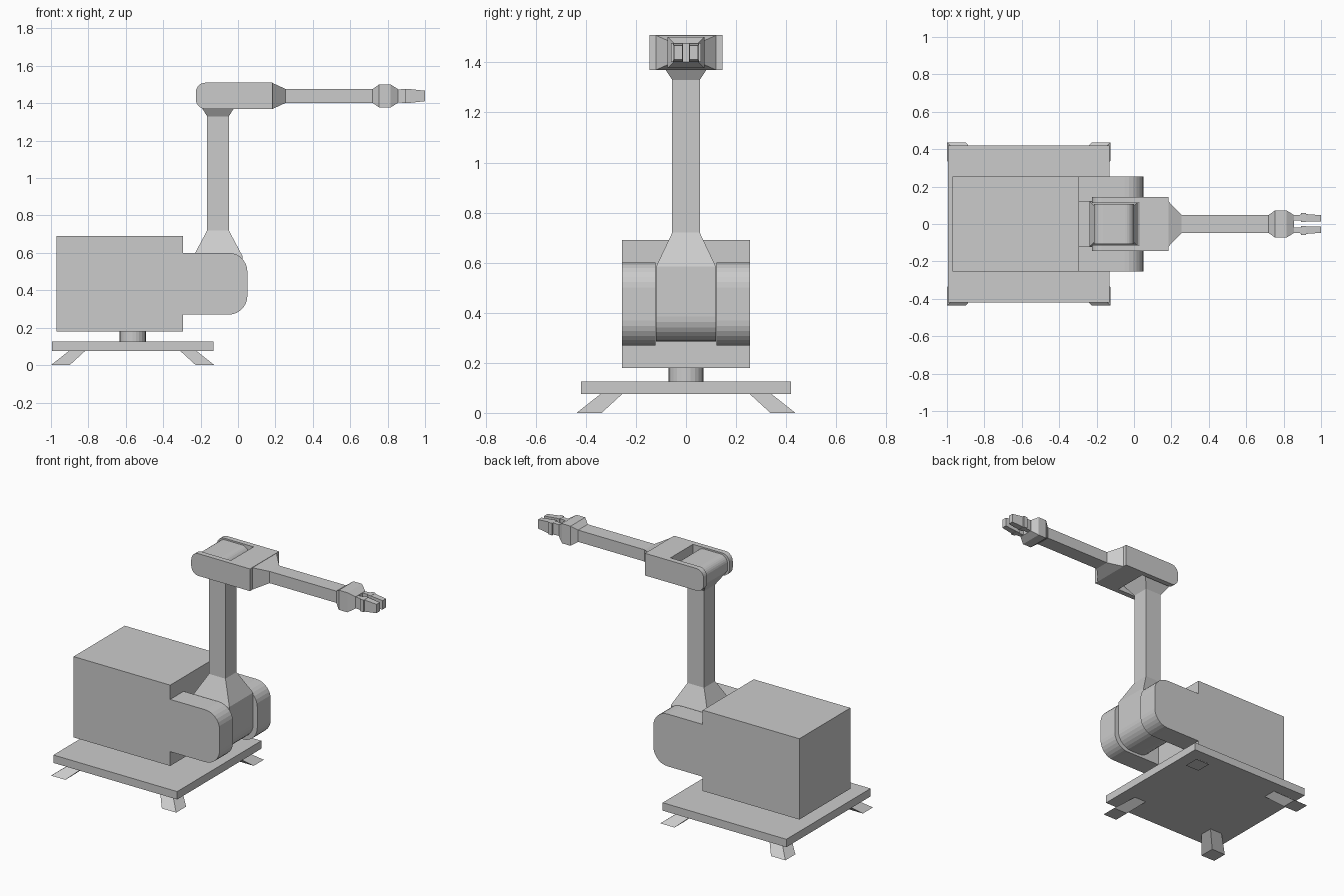
import bpy, math
from mathutils import Vector

if "Cube" in bpy.data.objects:
    bpy.data.objects.remove(bpy.data.objects["Cube"])


def make(name, verts, faces):
    mesh = bpy.data.meshes.new(name)
    mesh.from_pydata(verts, [], faces)
    mesh.update()
    ob = bpy.data.objects.new(name, mesh)
    bpy.context.collection.objects.link(ob)
    return ob


def loft(name, rings):
    """Skin a list of equal-length vertex rings and cap both ends."""
    n = len(rings[0])
    verts = [v for r in rings for v in r]
    faces = [tuple(range(n))[::-1],
             tuple(range((len(rings) - 1) * n, len(rings) * n))]
    for k in range(len(rings) - 1):
        a, b = k * n, (k + 1) * n
        faces += [(a + i, a + (i + 1) % n, b + (i + 1) % n, b + i) for i in range(n)]
    return make(name, verts, faces)


def loft_z(name, secs):
    """Sections (z, x0, x1, y0, y1)."""
    return loft(name, [[(a, c, z), (b, c, z), (b, d, z), (a, d, z)]
                       for z, a, b, c, d in secs])


def loft_x(name, secs):
    """Sections (x, y0, y1, z0, z1)."""
    return loft(name, [[(x, a, c), (x, b, c), (x, b, d), (x, a, d)]
                       for x, a, b, c, d in secs])


def box(name, x0, x1, y0, y1, z0, z1):
    return loft_z(name, [(z0, x0, x1, y0, y1), (z1, x0, x1, y0, y1)])


def profile(name, pts, hw, seg=7):
    """Extrude an anticlockwise xz outline (x, z, corner radius) over y = +-hw."""
    out = []
    for i, (x, z, r) in enumerate(pts):
        p = Vector((x, z))
        if r == 0:
            out.append(p)
            continue
        u = (Vector(pts[i - 1][:2]) - p).normalized() * r
        v = (Vector(pts[(i + 1) % len(pts)][:2]) - p).normalized() * r
        for k in range(seg + 1):
            t = math.pi / 2 * k / seg
            out.append(p + u * (1 - math.sin(t)) + v * (1 - math.cos(t)))
    return loft(name, [[(p.x, y, p.y) for p in out] for y in (hw, -hw)])


def cut(ob, cutter):
    cutter.hide_render = True
    cutter.display_type = 'WIRE'
    m = ob.modifiers.new("slot", 'BOOLEAN')
    m.operation = 'DIFFERENCE'
    m.solver = 'EXACT'
    m.object = cutter


# Base plate with four splayed feet
CX = -0.563
box("base_plate", CX - 0.432, CX + 0.432, -0.42, 0.42, 0.075, 0.125)
for sx, fx in ((-1, "left"), (1, "right")):
    for sy, fy in ((-1, "front"), (1, "back")):
        rings = []
        for z, inner, outer in ((0, 0.337, 0.437), (0.075, 0.255, 0.342)):
            xs = sorted((CX + sx * inner, CX + sx * outer))
            ys = sorted((sy * inner, sy * outer))
            rings.append((z, *xs, *ys))
        loft_z(f"foot_{fy}_{fx}", rings)

# Turntable post
loft("turntable_post", [[(CX + 0.07 * math.cos(math.tau * i / 24),
                          0.07 * math.sin(math.tau * i / 24), z) for i in range(24)]
                        for z in (0.125, 0.18)])

# Main body with a forked shoulder
body = profile("body", [(-0.97, 0.18, 0), (-0.295, 0.18, 0), (-0.295, 0.27, 0),
                        (0.05, 0.27, 0.1), (0.05, 0.60, 0.1), (-0.295, 0.60, 0),
                        (-0.295, 0.69, 0), (-0.97, 0.69, 0)], 0.255)
cut(body, box("shoulder_slot_cutter", -0.295, 0.2, -0.121, 0.121, 0.2, 0.68))

# Lower arm: rounded shoulder knuckle, tapered post, flared top
KX = -0.107
profile("shoulder_knuckle", [(KX - 0.13, 0.285, 0.1), (KX + 0.13, 0.285, 0.1),
                             (KX + 0.13, 0.585, 0), (KX - 0.13, 0.585, 0)], 0.119)
loft_z("lower_arm", [(z, KX - a, KX + a, -b, b) for z, a, b in
                     ((0.585, 0.13, 0.119), (0.72, 0.058, 0.055),
                      (1.33, 0.058, 0.055), (1.41, 0.108, 0.108))])
profile("elbow_knuckle", [(KX - 0.108, 1.41, 0), (KX + 0.108, 1.41, 0),
                          (KX + 0.108, 1.503, 0.05), (KX - 0.108, 1.503, 0.05)], 0.108)

# Elbow fork
elbow = profile("elbow_fork", [(-0.225, 1.37, 0.05), (0.185, 1.37, 0),
                               (0.185, 1.51, 0), (-0.225, 1.51, 0.05)], 0.145)
cut(elbow, box("elbow_slot_cutter", -0.3, 0.03, -0.112, 0.112, 1.3, 1.6))

# Forearm and wrist in one tapering run
ZC = 1.439
loft_x("forearm_wrist", [(x, -w, w, ZC - h, ZC + h) for x, w, h in
                         ((0.185, 0.12, 0.069), (0.255, 0.048, 0.037), (0.72, 0.048, 0.037),
                          (0.755, 0.073, 0.062), (0.815, 0.073, 0.062), (0.855, 0.048, 0.037))])

# Gripper fingers: link, joint and tip on each side
for s, side in ((-1, "front"), (1, "back")):
    for part, secs in (("link", ((0.85, 0.02, 0.047, 0.035), (0.895, 0.02, 0.05, 0.037))),
                       ("joint", ((0.893, 0.012, 0.06, 0.038), (0.92, 0.012, 0.06, 0.038))),
                       ("tip", ((0.918, 0.012, 0.053, 0.037), (1.0, 0.014, 0.047, 0.028)))):
        loft_x(f"finger_{part}_{side}",
               [(x, *sorted((s * a, s * b)), ZC - h, ZC + h) for x, a, b, h in secs])
